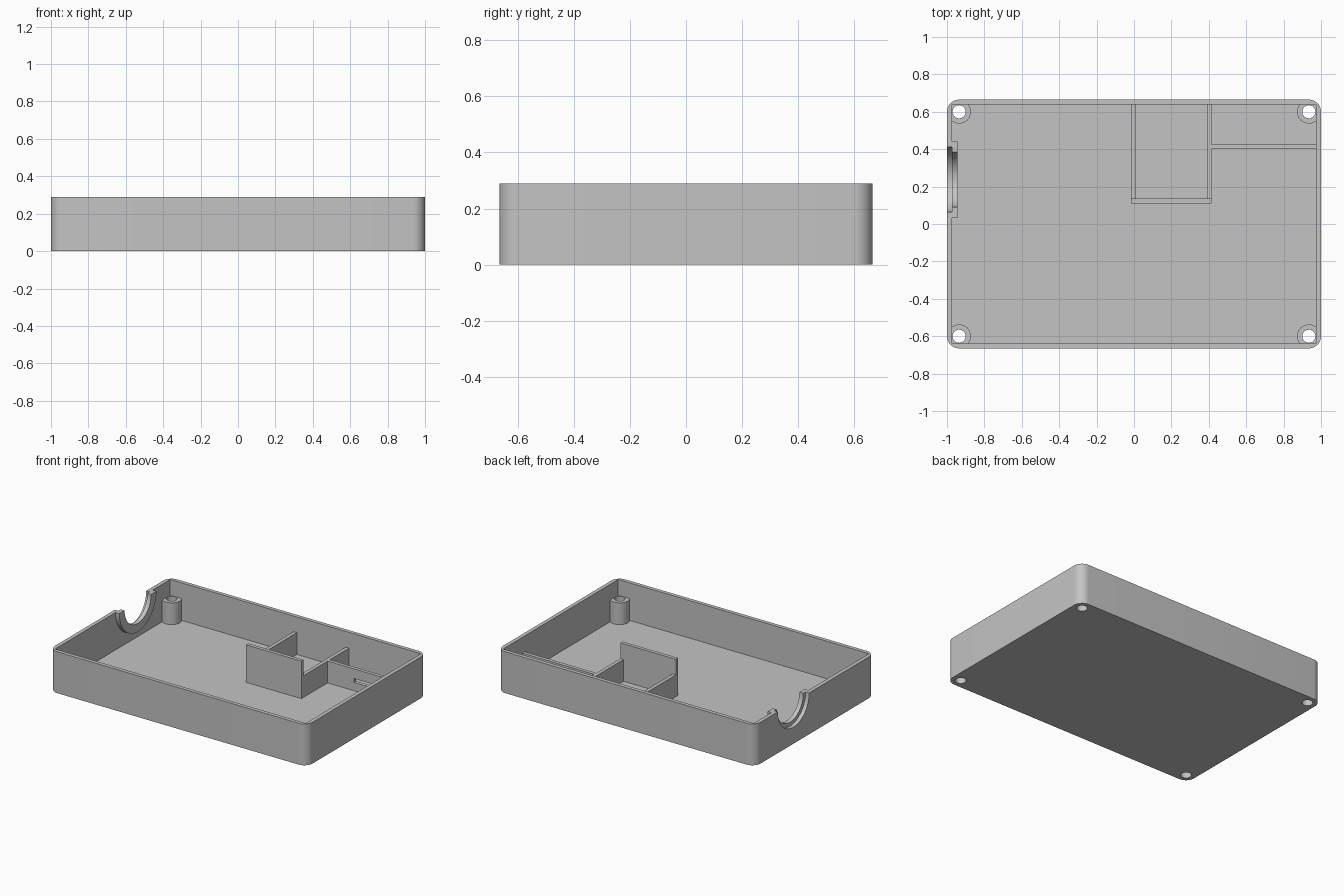
import bpy, bmesh
from math import pi, cos, sin, radians
from mathutils import Matrix, Vector

if "Cube" in bpy.data.objects:
    bpy.data.objects.remove(bpy.data.objects["Cube"])

grey = bpy.data.materials.new("light_grey_plastic")
grey.use_nodes = True
colour = (0.55, 0.55, 0.55, 1)
grey.diffuse_color = colour
grey.node_tree.nodes["Principled BSDF"].inputs["Base Color"].default_value = colour

HX, HY, H = 1.0, 0.665, 0.29      # half width, half depth, height
WALL, RIB, RIB_H = 0.027, 0.025, 0.18
IX, IY = HX - WALL, HY - WALL     # inner half sizes
BOSS_X, BOSS_Y, BOSS_R, HOLE_R = 0.935, 0.6, 0.065, 0.035
PORT_Y = 0.237


def finish(name, bm):
    bmesh.ops.recalc_face_normals(bm, faces=bm.faces[:])
    mesh = bpy.data.meshes.new(name)
    bm.to_mesh(mesh)
    bm.free()
    mesh.materials.append(grey)
    obj = bpy.data.objects.new(name, mesh)
    bpy.context.collection.objects.link(obj)
    return obj


def box(name, lo, hi, corner=0):
    """Box between two corners, with optionally rounded upright edges."""
    lo, hi = Vector(lo), Vector(hi)
    bm = bmesh.new()
    bmesh.ops.create_cube(bm, size=1, matrix=Matrix.Translation((lo + hi) / 2)
                          @ Matrix.Diagonal((*(hi - lo), 1)))
    if corner:
        upright = [e for e in bm.edges
                   if abs(e.verts[0].co.z - e.verts[1].co.z) > 0.01]
        bmesh.ops.bevel(bm, geom=upright, offset=corner, segments=12,
                        profile=0.5, affect='EDGES')
    return finish(name, bm)


def cylinder(name, radius, depth, matrix):
    bm = bmesh.new()
    bmesh.ops.create_cone(bm, cap_ends=True, segments=48, radius1=radius,
                          radius2=radius, depth=depth, matrix=matrix)
    return finish(name, bm)


def tube(name, r_in, r_out, depth, matrix, arc=2 * pi, steps=48):
    """Tube along z, or part of one: a rectangle swept round an arc."""
    bm = bmesh.new()
    closed = arc > 6.28
    section = [(r_in, 0), (r_out, 0), (r_out, depth), (r_in, depth)]
    rings = []
    for i in range(steps if closed else steps + 1):
        a = arc * i / steps
        rings.append([bm.verts.new(matrix @ Vector((r * cos(a), r * sin(a), z)))
                      for r, z in section])
    for i in range(steps):
        a, b = rings[i], rings[(i + 1) % len(rings)]
        for j in range(4):
            k = (j + 1) % 4
            bm.faces.new((a[j], a[k], b[k], b[j]))
    if not closed:
        bm.faces.new(rings[0])
        bm.faces.new(rings[-1])
    return finish(name, bm)


def cut(obj, cutter):
    mod = obj.modifiers.new("cut", 'BOOLEAN')
    mod.operation, mod.solver, mod.object = 'DIFFERENCE', 'EXACT', cutter
    bpy.context.view_layer.objects.active = obj
    bpy.ops.object.modifier_apply(modifier=mod.name)
    bpy.data.objects.remove(cutter)


def smooth(obj):
    bpy.ops.object.select_all(action='DESELECT')
    obj.select_set(True)
    bpy.context.view_layer.objects.active = obj
    bpy.ops.object.shade_smooth_by_angle(angle=radians(30))


# Open tray with rounded outer corners and a square cavity
tray = box("tray", (-HX, -HY, 0), (HX, HY, H), BOSS_R)
cut(tray, box("cavity", (-IX, -IY, WALL), (IX, IY, H + 0.1)))

# Half-round port in the right wall, with a narrower collar inside it
along_x = Matrix.Rotation(pi / 2, 4, 'Y')
cut(tray, cylinder("port_cutter", 0.174, 0.06,
                   Matrix.Translation((-HX, PORT_Y, H)) @ along_x))
collar = tube("port_collar", 0.147, 0.205, 0.03,
              Matrix.Translation((-IX, PORT_Y, H)) @ along_x
              @ Matrix.Rotation(-pi / 2, 4, 'Z'), arc=pi, steps=32)
smooth(collar)

# Screw bosses with holes that go through the floor
for sx, side in ((-1, "right"), (1, "left")):
    for sy, end in ((-1, "front"), (1, "back")):
        x, y = sx * BOSS_X, sy * BOSS_Y
        cut(tray, cylinder("hole_cutter", HOLE_R, 0.2,
                           Matrix.Translation((x, y, 0))))
        smooth(tube(f"screw_boss_{end}_{side}", HOLE_R, BOSS_R - 0.002,
                    RIB_H - WALL, Matrix.Translation((x, y, WALL))))
smooth(tray)

# Compartment: a tall front plate and lower dividers back to the wall
X0, X1, Y0 = -0.015, 0.415, 0.11
FLOOR, INTO = WALL - 0.005, 0.005
box("compartment_front", (X0, Y0, FLOOR), (X1, Y0 + RIB, H))
box("compartment_right_rib", (X0, Y0 + RIB, FLOOR), (X0 + RIB, IY + INTO, RIB_H))
box("compartment_left_rib", (X1 - RIB, Y0 + RIB, FLOOR), (X1, IY + INTO, RIB_H))

# Side rib with a small cable slot
side_rib = box("side_rib", (X1, 0.4, FLOOR), (IX + INTO, 0.4 + RIB, RIB_H))
cut(side_rib, box("slot_cutter", (0.62, 0.3, 0.085), (0.76, 0.5, 0.112)))
